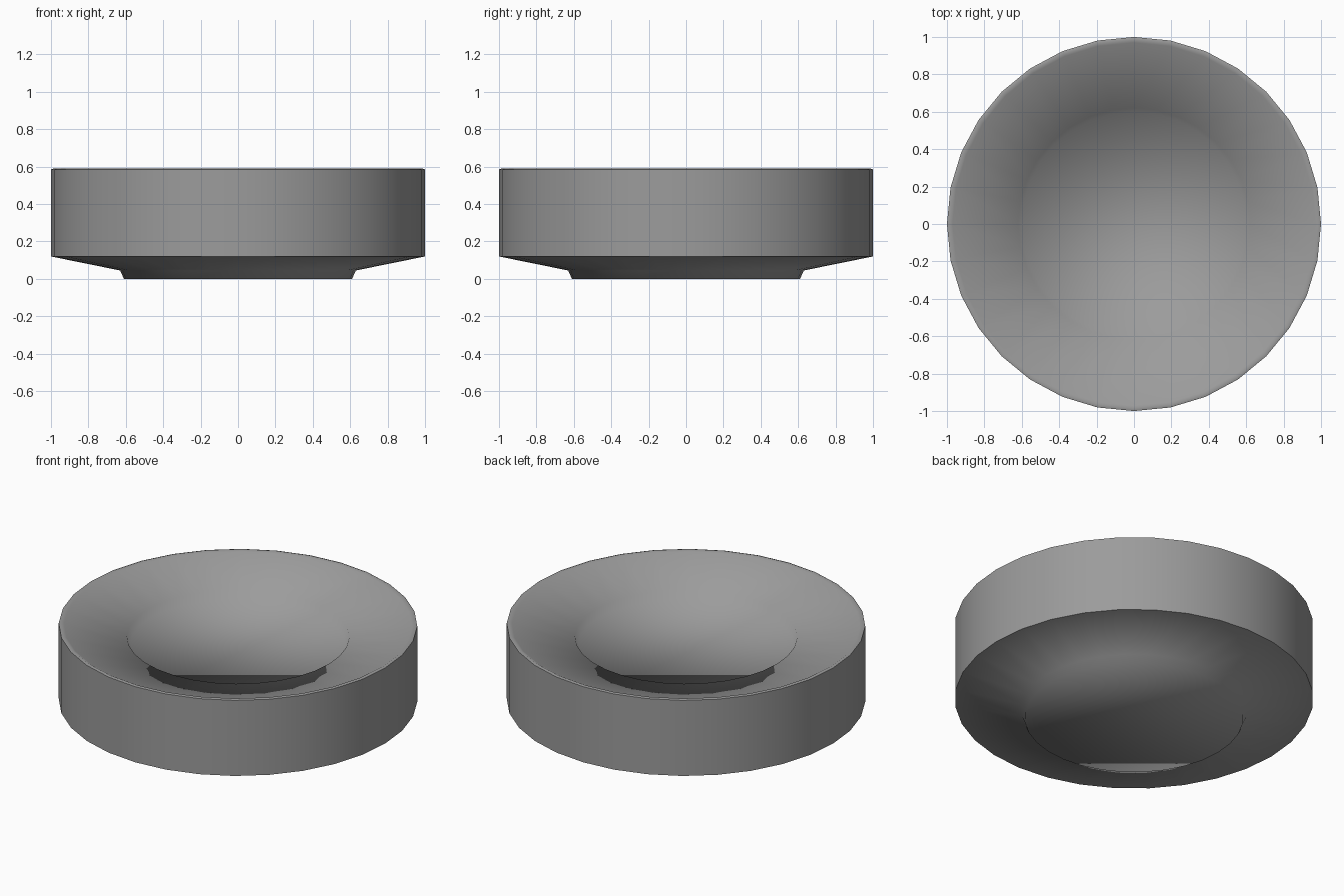
import bpy
import bmesh
import math

cube = bpy.data.objects.get("Cube")
if cube:
    bpy.data.objects.remove(cube, do_unlink=True)

SIDES = 32


def make_material(name, colour):
    mat = bpy.data.materials.new(name)
    mat.use_nodes = True
    mat.diffuse_color = colour
    mat.node_tree.nodes["Principled BSDF"].inputs["Base Color"].default_value = colour
    return mat


def lathe(name, profile, mat, sharp_angle):
    """Sweep a (radius, height) profile round z and cap both ends."""
    bm = bmesh.new()
    rings = []
    for radius, z in profile:
        ring = []
        for i in range(SIDES):
            a = math.tau * i / SIDES
            ring.append(bm.verts.new((radius * math.cos(a), radius * math.sin(a), z)))
        rings.append(ring)
    for low, high in zip(rings, rings[1:]):
        for i in range(SIDES):
            j = (i + 1) % SIDES
            bm.faces.new((low[i], low[j], high[j], high[i]))
    bm.faces.new(rings[0][::-1])
    bm.faces.new(rings[-1])
    bmesh.ops.recalc_face_normals(bm, faces=bm.faces[:])
    mesh = bpy.data.meshes.new(name)
    bm.to_mesh(mesh)
    bm.free()
    mesh.materials.append(mat)
    obj = bpy.data.objects.new(name, mesh)
    bpy.context.collection.objects.link(obj)
    bpy.ops.object.select_all(action="DESELECT")
    obj.select_set(True)
    bpy.context.view_layer.objects.active = obj
    bpy.ops.object.shade_smooth_by_angle(angle=math.radians(sharp_angle))
    return obj


grey = make_material("plain grey", (0.33, 0.33, 0.33, 1.0))

# Round dish: foot, sloped underside, upright wall, thin lip, sunken centre
dish_profile = [
    (0.61, 0.0),
    (0.63, 0.045),
    (1.0, 0.12),
    (1.0, 0.585),
    (0.985, 0.59),
    (0.97, 0.582),
    (0.62, 0.51),
    (0.60, 0.465),
]
lathe("round_dish", dish_profile, grey, 69)
